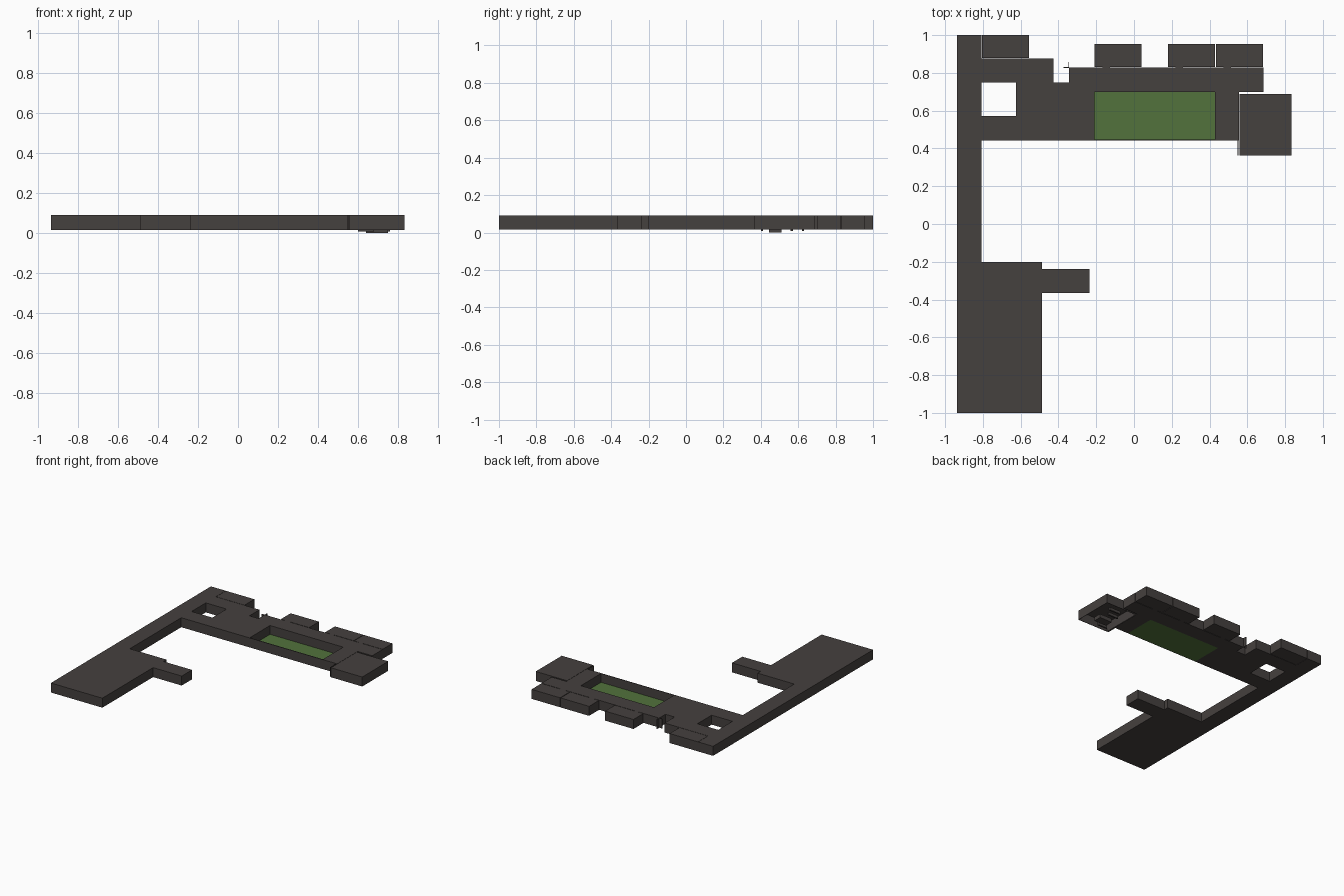
import bpy, bmesh

if "Cube" in bpy.data.objects:
    bpy.data.objects.remove(bpy.data.objects["Cube"])

Z0, Z1 = 0.015, 0.09  # underside and roof level of all rooms


def material(name, rgb):
    m = bpy.data.materials.new(name)
    m.diffuse_color = (*rgb, 1)
    m.use_nodes = True
    m.node_tree.nodes["Principled BSDF"].inputs["Base Color"].default_value = m.diffuse_color
    return m


DARK = material("dark_grey", (0.060, 0.052, 0.049))
GREEN = material("lawn_green", (0.084, 0.170, 0.045))


def box(name, x0, x1, y0, y1, z0=Z0, z1=Z1, mat=DARK, open_bottom=False):
    bm = bmesh.new()
    bmesh.ops.create_cube(bm, size=1)
    for v in bm.verts:
        v.co.x = x1 if v.co.x > 0 else x0
        v.co.y = y1 if v.co.y > 0 else y0
        v.co.z = z1 if v.co.z > 0 else z0
    bm.normal_update()
    if open_bottom:
        bmesh.ops.delete(bm, geom=[f for f in bm.faces if f.normal.z < -0.5],
                         context='FACES_ONLY')
    me = bpy.data.meshes.new(name)
    bm.to_mesh(me)
    bm.free()
    me.materials.append(mat)
    ob = bpy.data.objects.new(name, me)
    bpy.context.collection.objects.link(ob)
    if open_bottom:
        s = ob.modifiers.new("shell", 'SOLIDIFY')
        s.thickness = 0.004
        s.offset = -1
    return ob


# West wing
box("long_corridor", -0.937, -0.807, -1.0, 1.0)
box("south_hall", -0.807, -0.487, -1.0, -0.2)
box("south_alcove", -0.487, -0.236, -0.366, -0.238)

# North-west block around the square light well
box("northwest_room", -0.805, -0.557, 0.878, 1.0)
box("well_north_side", -0.807, -0.425, 0.75, 0.875)
box("well_south_side", -0.807, -0.625, 0.443, 0.572)
box("well_east_side", -0.625, -0.345, 0.443, 0.75)

# Rooms around the courtyard
box("north_corridor", -0.345, 0.685, 0.70, 0.828)
box("courtyard_west_side", -0.345, -0.21, 0.443, 0.70)
box("courtyard_east_side", 0.43, 0.557, 0.443, 0.70)
box("courtyard_south_wall", -0.21, 0.43, 0.443, 0.448)
box("courtyard_lawn", -0.21, 0.43, 0.448, 0.70, Z0, Z0 + 0.005, GREEN)

# Row of rooms on the north edge, each with a narrow door link
for i, (x0, x1) in enumerate([(-0.208, 0.04), (0.18, 0.429), (0.434, 0.683)]):
    box(f"north_room_{i + 1}", x0, x1, 0.832, 0.954)
    box(f"north_door_{i + 1}", x0 + 0.04, x0 + 0.08, 0.828, 0.832)

# East room, open underneath, with low fixtures inside
box("east_room", 0.559, 0.833, 0.363, 0.688, open_bottom=True)
box("fixture_bench", 0.64, 0.75, 0.445, 0.51, 0.0, 0.03)
for i, y in enumerate((0.40, 0.56, 0.62)):
    box(f"fixture_{i + 1}", 0.60 + 0.03 * i, 0.68 + 0.04 * i, y, y + 0.012, 0.008, 0.03)

# Thin wall ends
box("door_jamb_north", -0.347, -0.343, 0.828, 0.857)
box("door_jamb_west", -0.372, -0.345, 0.826, 0.830)
box("door_jamb_east", 0.549, 0.552, 0.363, 0.443)
